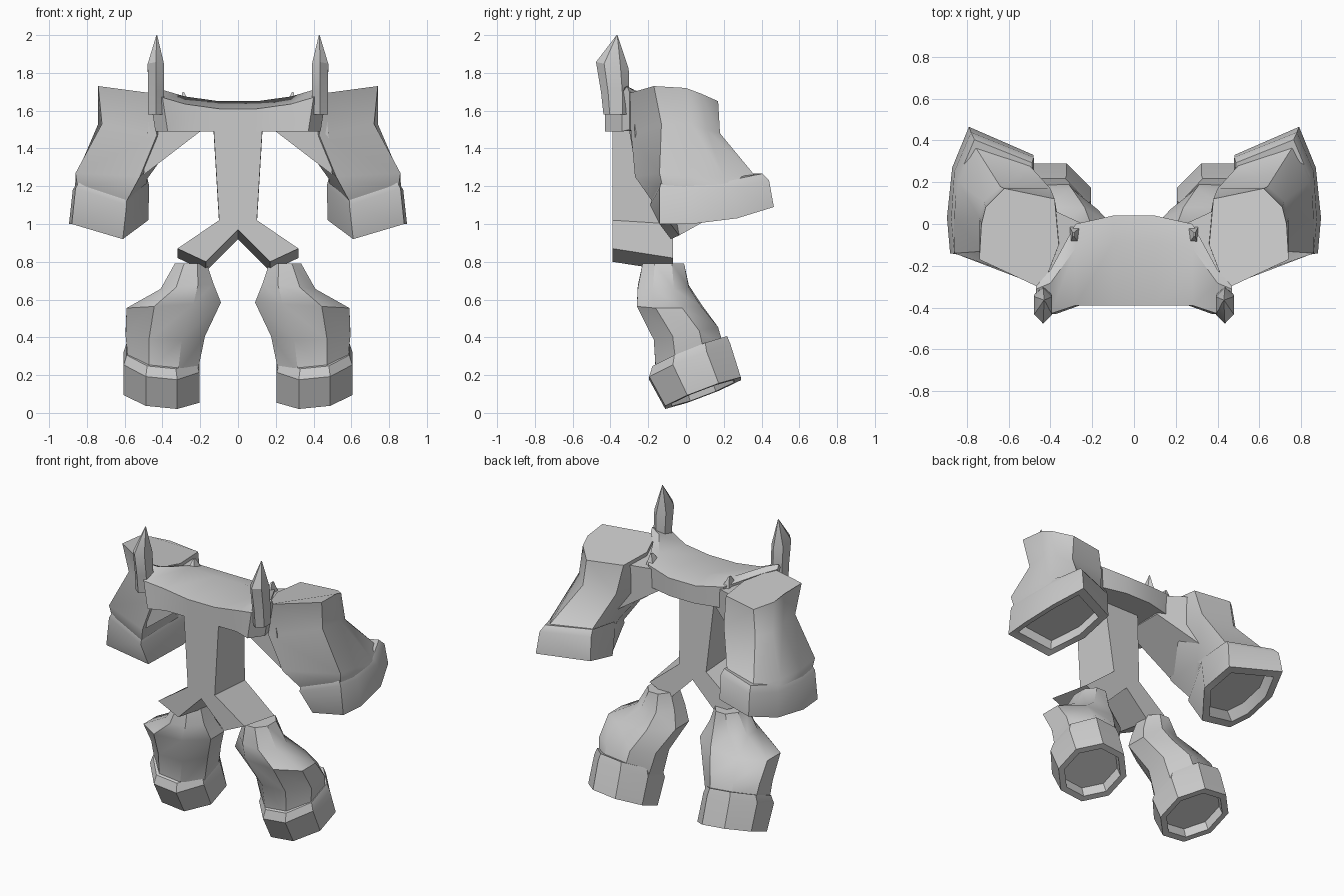
import bpy, bmesh
from math import cos, sin, pi
from mathutils import Vector

if "Cube" in bpy.data.objects:
    bpy.data.objects.remove(bpy.data.objects["Cube"])


def loft(name, rings, side=1):
    """Skin a list of equal-sized point rings and cap both ends."""
    bm = bmesh.new()
    rows = [[bm.verts.new((p[0] * side, p[1], p[2])) for p in r] for r in rings]
    n = len(rows[0])
    for a, b in zip(rows, rows[1:]):
        for i in range(n):
            j = (i + 1) % n
            bm.faces.new((a[i], a[j], b[j], b[i]))
    bm.faces.new(rows[0][::-1])
    bm.faces.new(rows[-1])
    bmesh.ops.recalc_face_normals(bm, faces=bm.faces)
    me = bpy.data.meshes.new(name)
    bm.to_mesh(me)
    bm.free()
    ob = bpy.data.objects.new(name, me)
    bpy.context.collection.objects.link(ob)
    bpy.ops.object.select_all(action='DESELECT')
    ob.select_set(True)
    bpy.context.view_layer.objects.active = ob
    bpy.ops.object.shade_smooth_by_angle(angle=0.6)
    return ob


def oval(x, y, z, rx, ry, n=8, tx=0, ty=0):
    """Polygon ring with flat sides, tilted by slopes tx and ty."""
    k = 1 / cos(pi / n)
    ring = []
    for i in range(n):
        a = 2 * pi * (i + 0.5) / n
        dx, dy = rx * k * cos(a), ry * k * sin(a)
        ring.append((x + dx, y + dy, z + dx * tx + dy * ty))
    return ring


def shrink(ring, f, offset=(0, 0, 0)):
    c = sum((Vector(p) for p in ring), Vector()) / len(ring)
    return [c + (Vector(p) - c) * f + Vector(offset) for p in ring]


# Yoke: x, front y, back y, top z of each cross-section
half = [(0.10, -0.39, 0.04, 1.61), (0.28, -0.39, 0.0, 1.635),
        (0.40, -0.43, -0.22, 1.67), (0.47, -0.34, -0.30, 1.69)]
stations = [(-x, f, b, z) for x, f, b, z in reversed(half)] + half
sections = []
for x, f, b, z in stations:
    m = f + (b - f) * 0.7
    bx = x * 0.93
    sections.append([(bx, f, 1.49), (x, f, z), (x, m, z + 0.04),
                     (x, b, z + 0.01), (bx, b, 1.50)])
loft("yoke", sections)

# Torso strip splitting into two hips
right = [(0.13, 1.52), (0.10, 1.02), (0.32, 0.87), (0.17, 0.80)]
outline = right + [(0, 0.97)] + [(-x, z) for x, z in reversed(right)]
front = [(x, -0.39, z) for x, z in outline]
back = [(x, -0.12 if z > 1.2 else -0.07, z - (0.05 if z < 1 else 0.02)) for x, z in outline]
loft("torso_strip", [front, back])

# Sleeve rings, starting at the front inner corner
sleeve = [
    [(.44, -.31, 1.69), (.74, -.17, 1.73), (.73, 0, 1.72), (.71, .08, 1.69),
     (.62, .17, 1.65), (.38, .12, 1.66), (.36, -.10, 1.67)],
    [(.43, -.29, 1.47), (.72, -.13, 1.53), (.74, .03, 1.53), (.72, .11, 1.50),
     (.64, .18, 1.48), (.40, .17, 1.48), (.35, -.05, 1.42)],
    [(.52, -.27, 1.25), (.86, -.14, 1.27), (.86, .02, 1.25), (.84, .20, 1.25),
     (.76, .37, 1.25), (.50, .28, 1.26), (.48, .02, 1.24)],
]
cuff_top = [(.59, -.19, 1.10), (.86, -.14, 1.19), (.875, .02, 1.18), (.86, .25, 1.19),
            (.78, .44, 1.23), (.48, .32, 1.23), (.47, .08, 1.20)]
cuff_low = [(.61, -.08, .92), (.88, -.14, 1.0), (.895, .03, 1.0), (.87, .27, 1.03),
            (.79, .465, 1.09), (.48, .33, 1.07), (.475, .10, 1.02)]

# Leg rings from hip to ankle
leg = [oval(.25, -.12, .79, .085, .11),
       oval(.27, -.12, .67, .14, .135, tx=-.1),
       oval(.34, -.09, .57, .25, .17, tx=-.06),
       oval(.385, 0, .42, .21, .17, ty=.2),
       oval(.395, .02, .28, .185, .18, ty=.35, tx=.1)]
leg_top = oval(.405, .02, .27, .20, .215, ty=.4, tx=.1)
leg_low = oval(.405, .09, .105, .20, .20, ty=.38, tx=.1)

for s, tag in ((1, "right"), (-1, "left")):
    # Arm
    loft("sleeve_" + tag, sleeve + [shrink(cuff_top, .93)], s)
    loft("sleeve_cuff_" + tag,
         [shrink(cuff_top, .92, (-.01, -.01, .04)), cuff_top, cuff_low,
          shrink(cuff_low, .8), shrink(cuff_low, .77, (-.02, -.02, .07))], s)
    # Shoulder link under the armpit
    loft("shoulder_link_" + tag, [
        [(.20, -.30, 1.49), (.20, -.02, 1.49), (.20, -.02, 1.62), (.20, -.30, 1.62)],
        [(.50, -.26, 1.26), (.50, .10, 1.30), (.46, .10, 1.65), (.46, -.28, 1.67)]], s)
    # Leg
    loft("leg_" + tag, leg, s)
    loft("leg_cuff_" + tag,
         [shrink(leg_top, .92, (0, 0, .05)), leg_top, leg_low,
          shrink(leg_low, .82), shrink(leg_low, .79, (0, -.02, .06))], s)
    # Pointed shoulder spike
    loft("spike_" + tag, [oval(.435, -.37, 1.58, .042, .058, 6),
                          oval(.435, -.375, 1.70, .042, .065, 6),
                          oval(.435, -.39, 1.84, .043, .075, 6, ty=-.2),
                          oval(.43, -.365, 2.0, .002, .002, 6)], s)
    # Small collar tip
    loft("collar_tip_" + tag, [oval(.28, -.06, 1.62, .03, .05, 4),
                               oval(.29, -.05, 1.70, .004, .01, 4)], s)
